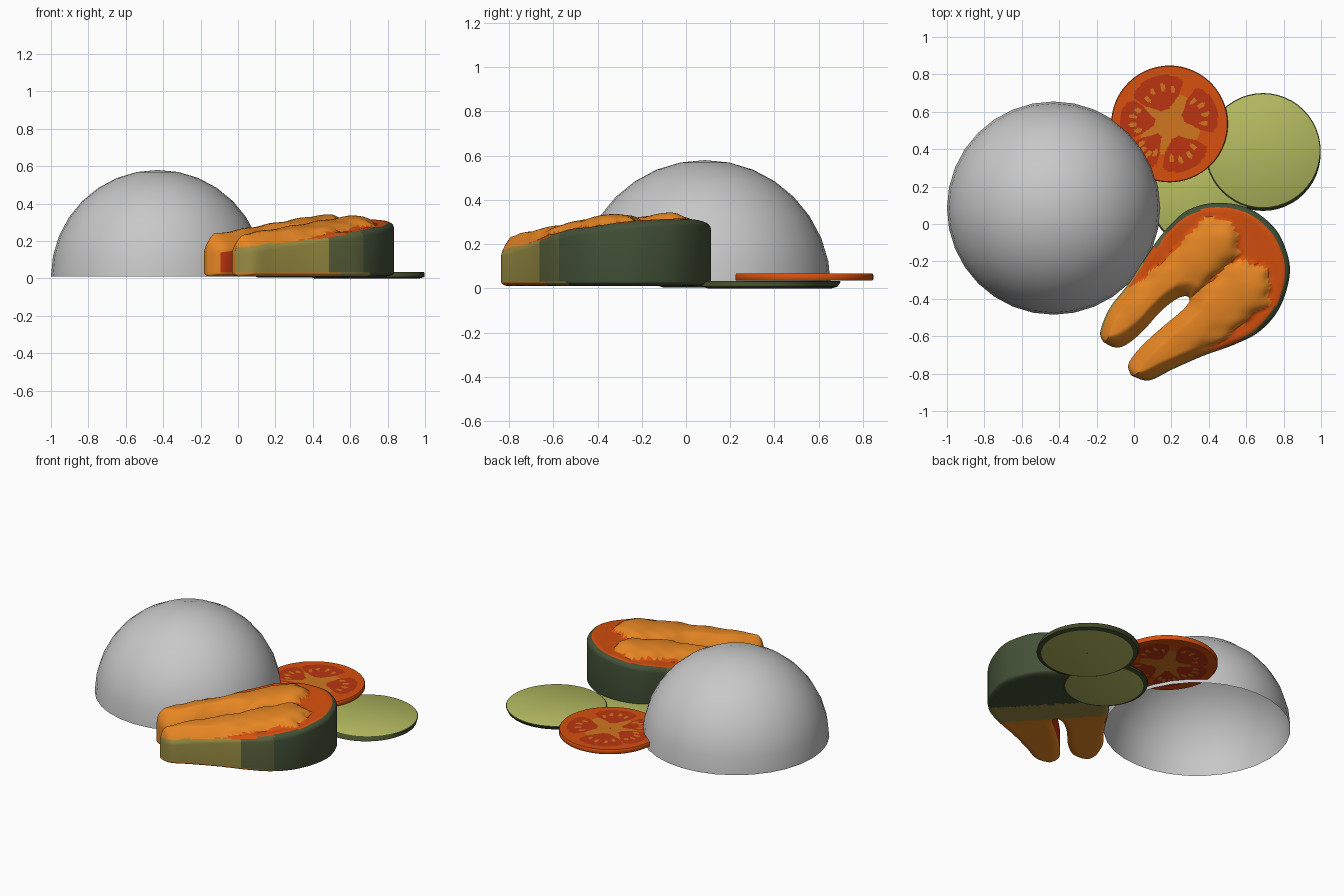
import bpy, bmesh, math
from mathutils import Vector

if "Cube" in bpy.data.objects:
    bpy.data.objects.remove(bpy.data.objects["Cube"])


def srgb(h):
    c = [int(h[i:i + 2], 16) / 255 for i in (0, 2, 4)]
    return [x / 12.92 if x <= 0.04045 else ((x + 0.055) / 1.055) ** 2.4 for x in c] + [1]


COLOURS = {"dome_grey": "c8c8c8", "flesh_orange": "e68623", "flesh_red_orange": "d6500e",
           "pulp_red": "bb3411", "core_orange": "d0761f", "skin_dark_green": "435137",
           "skin_mid_green": "5a613b", "skin_olive": "998c43", "slice_green": "b4ba60",
           "rind_green": "444e2c"}
MATS, IDX = [], {}
for n, h in COLOURS.items():
    m = bpy.data.materials.new(n)
    m.diffuse_color = srgb(h)
    m.use_nodes = True
    m.node_tree.nodes["Principled BSDF"].inputs["Base Color"].default_value = m.diffuse_color
    IDX[n] = len(MATS)
    MATS.append(m)


def finish(bm, name, angle=40):
    bmesh.ops.remove_doubles(bm, verts=bm.verts, dist=0.0002)
    if name != "dome":
        bmesh.ops.recalc_face_normals(bm, faces=bm.faces)
    me = bpy.data.meshes.new(name)
    bm.to_mesh(me)
    bm.free()
    for m in MATS:
        me.materials.append(m)
    ob = bpy.data.objects.new(name, me)
    bpy.context.collection.objects.link(ob)
    bpy.ops.object.select_all(action='DESELECT')
    ob.select_set(True)
    bpy.context.view_layer.objects.active = ob
    bpy.ops.object.shade_smooth_by_angle(angle=math.radians(angle))


def disc(name, profile, segs, rule):
    """Lathe of (centre x, centre y, radius, z) rings; rule(ring, radius, angle) -> colour."""
    bm = bmesh.new()
    rings = []
    for cx, cy, r, z in profile:
        rings.append([bm.verts.new((cx + r * math.cos(2 * math.pi * k / segs),
                                    cy + r * math.sin(2 * math.pi * k / segs), z)) for k in range(segs)])
    for i in range(len(rings) - 1):
        for k in range(segs):
            q = (k + 1) % segs
            f = bm.faces.new((rings[i][k], rings[i][q], rings[i + 1][q], rings[i + 1][k]))
            r = (profile[i][2] + profile[i + 1][2]) / 2
            f.material_index = IDX[rule(i, r, 360 * (k + 0.5) / segs)]
    finish(bm, name)


# Dome: open half sphere
bm = bmesh.new()
bmesh.ops.create_uvsphere(bm, u_segments=32, v_segments=16, radius=0.57)
bmesh.ops.delete(bm, geom=[v for v in bm.verts if v.co.z < -0.01], context='VERTS')
bmesh.ops.translate(bm, verts=bm.verts, vec=(-0.43, 0.085, 0.01))
finish(bm, "dome")


# Green slices: dark rind around pale flesh, top slightly shifted
def green_slice(name, x, y, r, z0, z1, shift):
    prof = [(x, y, 0.001, z0), (x, y, r * 0.91, z0), (x, y, r, z0 + 0.008),
            (x, y + shift, r, z1 - 0.004), (x, y + shift, r - 0.006, z1), (x, y + shift, 0.001, z1)]
    disc(name, prof, 48, lambda i, rr, a: "slice_green" if i in (0, 4) else "rind_green")


green_slice("green_slice_large", 0.69, 0.378, 0.308, 0.0, 0.034, 0.014)
green_slice("green_slice_small", 0.35, 0.135, 0.262, 0.004, 0.026, 0.006)

# Red slice: five seed chambers with seeds, painted on both sides
CHAMBERS = [(108, 37), (22, 33), (-66, 34), (-131, 22), (174, 27)]


def red_slice_rule(i, r, a):
    best = None
    for c, half in CHAMBERS:
        d = (a - c + 180) % 360 - 180
        edge = half * min(1, max(0, (r - 0.06) / 0.10)) ** 0.5
        if abs(d) < edge and 0.075 < r < 0.262 - 0.03 * (d / half) ** 4:
            for sd, sr in ((-0.62, 0.185), (-0.2, 0.2), (0.25, 0.195), (0.65, 0.175)):
                if math.hypot((r - sr) / 0.022, math.radians(d - sd * half) * r / 0.012) < 1:
                    return "core_orange"
            return "pulp_red"
    return "core_orange" if r < 0.165 else "flesh_red_orange"


radii = [0.001] + [0.3 * k / 34 for k in range(1, 35)] + [0.308]
prof = [(0.19, 0.535, r, 0.035) for r in radii] + [(0.19, 0.535, 0.312, 0.04), (0.19, 0.535, 0.312, 0.061)]
prof += [(0.19, 0.535, r, 0.066) for r in reversed(radii)]
disc("red_slice", prof, 160, red_slice_rule)

# Fish steak: horseshoe of (outer x, y, inner x, y) pairs from leg tip to leg tip
PAIRS = [(-.165, -.63, -.165, -.63), (-.18, -.575, -.11, -.658), (-.13, -.45, -.05, -.65),
         (-.03, -.32, .04, -.58), (.08, -.15, .14, -.47), (.18, -.02, .22, -.405),
         (.29, .075, .265, -.387), (.44, .113, .285, -.387), (.61, .085, .29, -.39),
         (.75, -.02, .294, -.395), (.82, -.16, .297, -.402), (.83, -.29, .297, -.412),
         (.775, -.455, .29, -.425), (.67, -.575, .27, -.45), (.535, -.645, .22, -.495),
         (.37, -.705, .13, -.57), (.21, -.775, .03, -.665), (.08, -.836, -.03, -.75),
         (-.015, -.81, -.015, -.81)]
SUB, M = 10, 36


def spline(pts, s):
    i = min(int(s), len(pts) - 2)
    t = s - i
    p = [pts[min(max(j, 0), len(pts) - 1)] for j in range(i - 1, i + 3)]
    return [0.5 * (2 * b + (c - a) * t + (2 * a - 5 * b + 4 * c - d) * t * t
                   + (3 * b - a - 3 * c + d) * t ** 3) for a, b, c, d in zip(*p)]


def axis(x, y):
    return 0.73 * x + 0.68 * y


def lobe(x, y):
    """0 outside, up to 1 on the crest of the two raised flesh lobes."""
    best = 0
    for a, b, r0, r1 in (((-.11, -.60), (.43, -.11), .11, .135), ((.03, -.79), (.58, -.35), .11, .155)):
        a, b, p = Vector(a), Vector(b), Vector((x, y))
        k = min(1, max(0, (p - a).dot(b - a) / (b - a).length_squared))
        r = r0 + (r1 - r0) * k + 0.010 * math.sin(38 * x - 25 * y) + 0.006 * math.sin(70 * y)
        best = max(best, 1 - ((p - a.lerp(b, k)).length / r) ** 2)
    return best


def skin(t):
    return "skin_olive" if t < -0.1 else "skin_mid_green" if t < 0.1 else "skin_dark_green"


def steak_colour(part, c, s, d_out):
    t = axis(c.x, c.y)
    if part == "outer":
        return "flesh_orange" if s < 0.9 else skin(t)
    if part == "inner":
        return "flesh_orange" if s < 1.3 or s > 17 else "pulp_red"
    if part == "bottom":
        return "flesh_orange" if t < -0.03 else "skin_olive" if t < 0.15 else "skin_dark_green"
    if d_out < (0.028 if t > 0 else 0.012) and s > 0.9:
        return skin(t)
    return "flesh_orange" if lobe(c.x, c.y) > 0 or t < -0.25 else "flesh_red_orange"


bm = bmesh.new()
N = SUB * (len(PAIRS) - 1)
top, bot, dist = [], [], []
for j in range(N + 1):
    ox, oy, ix, iy = spline(PAIRS, j / SUB)
    width = math.hypot(ox - ix, oy - iy)
    rows = ([], [], [])
    for k in range(M + 1):
        u = (1 - math.cos(math.pi * k / M)) / 2
        x, y = ox + (ix - ox) * u, oy + (iy - oy) * u
        near = min(u, 1 - u) * width
        e = 1 - min(1, near / 0.05)
        rnd = 1 - math.sqrt(max(0, 1 - e * e))
        bump = 0.058 * math.sqrt(max(0, lobe(x, y))) * min(1, near / 0.07)
        zt = 0.247 + 0.135 * axis(x, y) + bump - 0.038 * rnd + 0.003 * math.sin(30 * x + 12 * y) * (1 - e)
        rows[0].append(bm.verts.new((x, y, zt)))
        rows[1].append(bm.verts.new((x, y, 0.011 + 0.02 * rnd)))
        rows[2].append(u * width)
    top.append(rows[0])
    bot.append(rows[1])
    dist.append(rows[2])


def add(part, vs, s, d=0):
    f = bm.faces.new(vs)
    f.material_index = IDX[steak_colour(part, f.calc_center_median(), s, d)]


for j in range(N):
    s = (j + 0.5) / SUB
    for k in range(M):
        d = (dist[j][k] + dist[j][k + 1]) / 2
        add("top", (top[j][k], top[j + 1][k], top[j + 1][k + 1], top[j][k + 1]), s, d)
        add("bottom", (bot[j][k], bot[j][k + 1], bot[j + 1][k + 1], bot[j + 1][k]), s)
    for part, k in (("outer", 0), ("inner", M)):
        add(part, (top[j][k], bot[j][k], bot[j + 1][k], top[j + 1][k]), s)
finish(bm, "fish_steak", 50)
